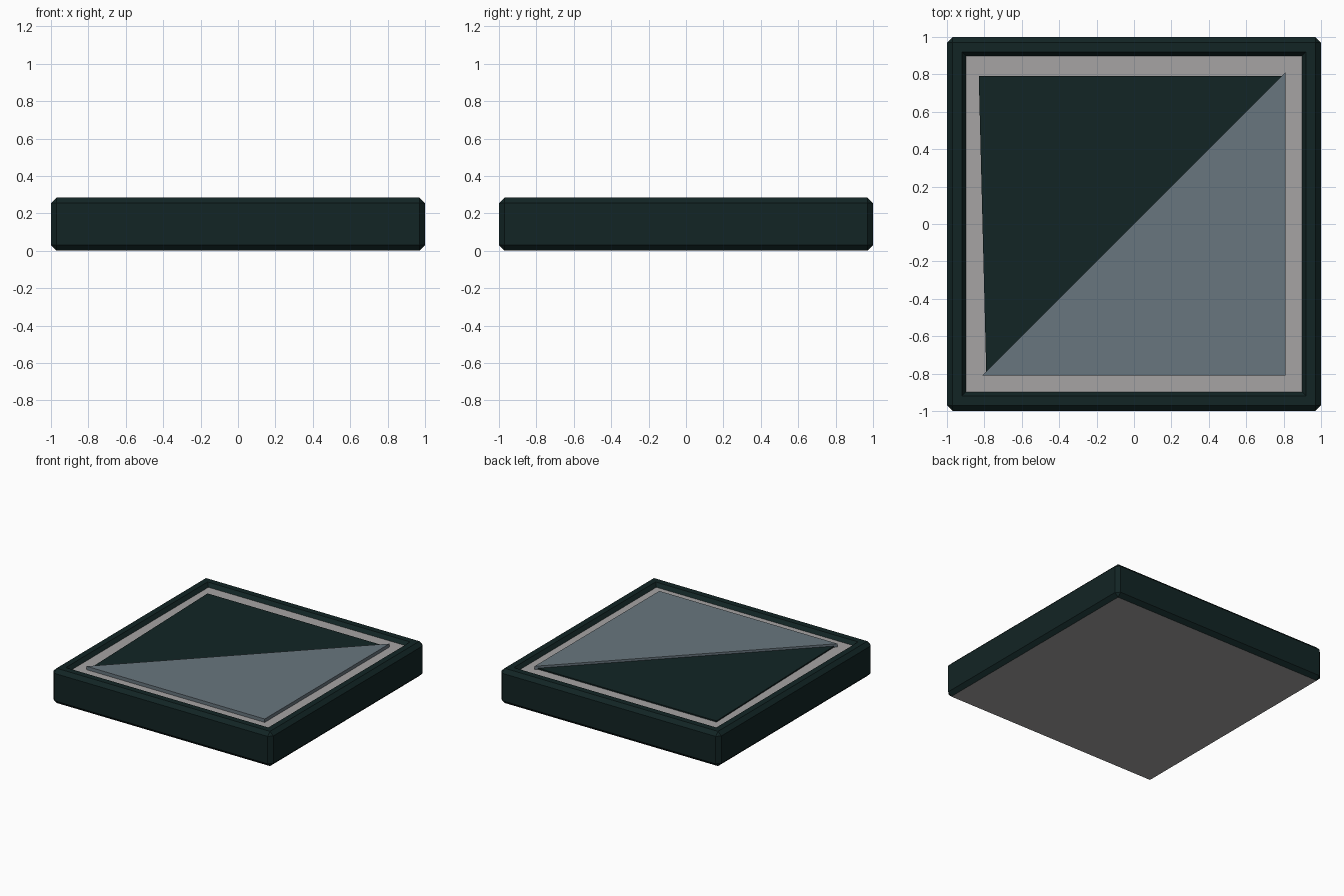
import bpy
import bmesh

if "Cube" in bpy.data.objects:
    bpy.data.objects.remove(bpy.data.objects["Cube"])

H = 0.285      # overall height
C = 0.03       # chamfer width
FLOOR = H - C  # recessed floor level


def material(name, rgb):
    m = bpy.data.materials.new(name)
    m.diffuse_color = (*rgb, 1)
    m.use_nodes = True
    m.node_tree.nodes["Principled BSDF"].inputs["Base Color"].default_value = m.diffuse_color
    return m


def finish(bm, name, mats):
    bmesh.ops.recalc_face_normals(bm, faces=bm.faces[:])
    me = bpy.data.meshes.new(name)
    bm.to_mesh(me)
    bm.free()
    for m in mats:
        me.materials.append(m)
    ob = bpy.data.objects.new(name, me)
    bpy.context.collection.objects.link(ob)
    return ob


def prism(name, pts, z0, z1, mat):
    bm = bmesh.new()
    face = bm.faces.new([bm.verts.new((x, y, z0)) for x, y in pts])
    ext = bmesh.ops.extrude_face_region(bm, geom=[face], use_keep_orig=True)
    for v in ext["geom"]:
        if isinstance(v, bmesh.types.BMVert):
            v.co.z = z1
    return finish(bm, name, [mat])


dark = material("dark_green", (0.006, 0.018, 0.018))
slate = material("slate", (0.14, 0.18, 0.21))
grey = material("grey", (0.38, 0.37, 0.37))

# Tray: chamfered block with a sloped, shallow recess and grey floor and underside
bm = bmesh.new()
bmesh.ops.create_cube(bm, size=1)
for v in bm.verts:
    v.co = (v.co.x * 2, v.co.y * 2, (v.co.z + 0.5) * H)
bmesh.ops.bevel(bm, geom=bm.edges[:], offset=C, segments=1,
                profile=0.5, affect='EDGES')
bm.normal_update()
top = max(bm.faces, key=lambda f: f.calc_center_median().z)
bottom = min(bm.faces, key=lambda f: f.calc_center_median().z)
bottom.material_index = 1
bmesh.ops.inset_region(bm, faces=[top], thickness=0.07)
bmesh.ops.inset_region(bm, faces=[top], thickness=C)
for v in top.verts:
    v.co.z = FLOOR
top.material_index = 1
finish(bm, "tray", [dark, grey])

# Two triangular inlays resting on the floor
prism("dark_inlay", [(-0.79, -0.79), (0.79, 0.79), (-0.83, 0.79)],
      FLOOR - 0.005, FLOOR + 0.01, dark)
prism("slate_inlay", [(-0.81, -0.81), (0.81, -0.81), (0.81, 0.81)],
      FLOOR - 0.005, H - 0.002, slate)
